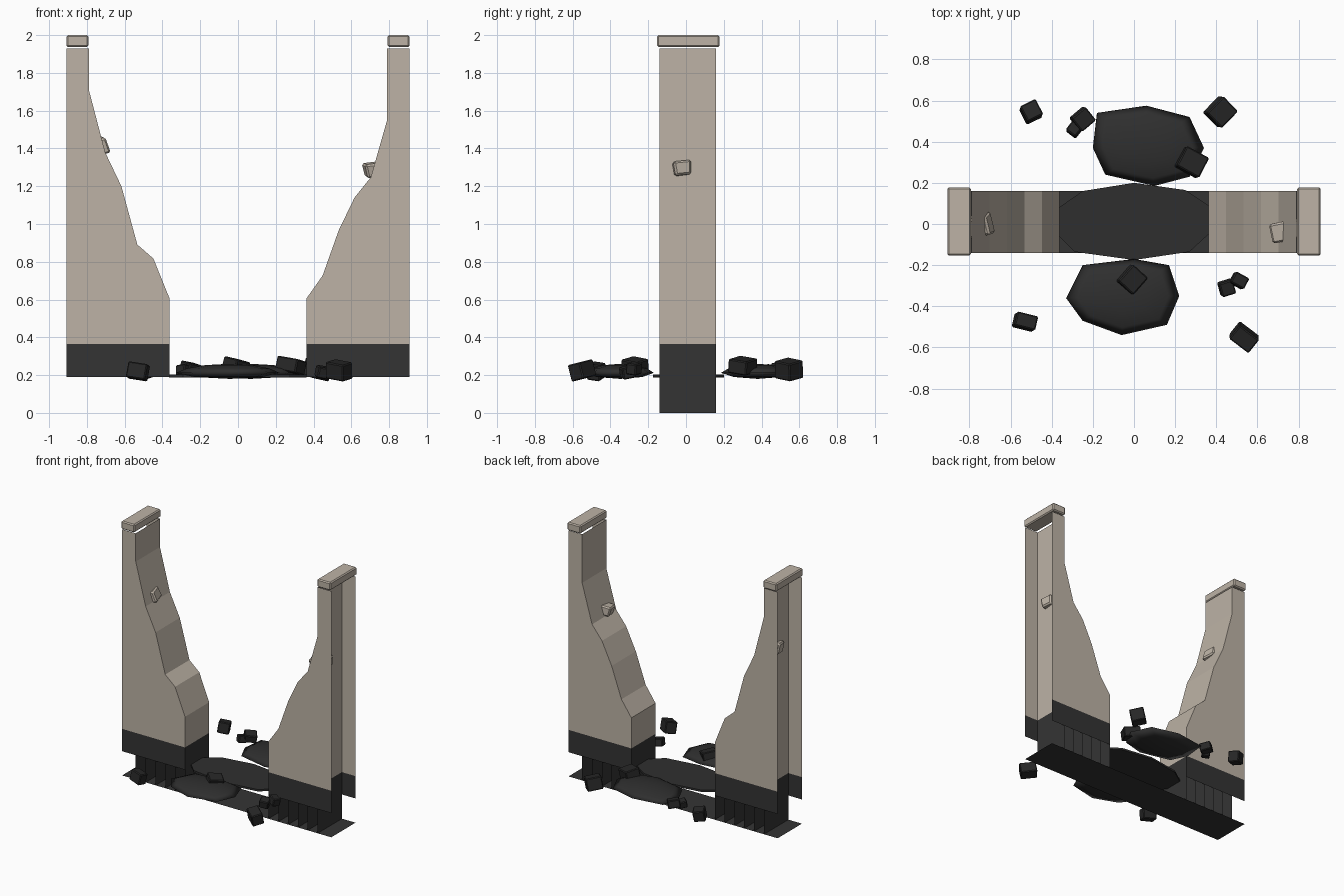
import bpy, bmesh, math
from mathutils import Matrix, Euler

if "Cube" in bpy.data.objects:
    bpy.data.objects.remove(bpy.data.objects["Cube"])


def material(name, rgb):
    m = bpy.data.materials.new(name)
    m.diffuse_color = (*rgb, 1)
    m.use_nodes = True
    m.node_tree.nodes["Principled BSDF"].inputs["Base Color"].default_value = m.diffuse_color
    return m


PLASTER = material("beige plaster", (0.51, 0.45, 0.38))
BASE = material("dark base", (0.034, 0.034, 0.034))
RUBBLE = material("charcoal rubble", (0.028, 0.028, 0.028))
STONE = material("black stone", (0.020, 0.020, 0.020))

Y0, Y1 = -0.14, 0.16          # wall faces
Z_FOOT, Z_BASE = 0.19, 0.365  # bottom of wall, top of dark band


def finish(name, bm, mats, smooth=False):
    me = bpy.data.meshes.new(name)
    bm.to_mesh(me)
    bm.free()
    for m in mats:
        me.materials.append(m)
    ob = bpy.data.objects.new(name, me)
    bpy.context.collection.objects.link(ob)
    if smooth:
        for p in me.polygons:
            p.use_smooth = True
    return ob


def face(bm, pts, mat=0):
    f = bm.faces.new([bm.verts.new(p) for p in pts])
    f.material_index = mat


# Broken wall: open outer end, ragged inner slope, cross ribs under the slope
def wall(name, side, heights):
    bm = bmesh.new()
    xs = [0.362, 0.448, 0.533, 0.617, 0.703, 0.789]
    cols = list(zip(xs, heights)) + [(0.789, 1.93), (0.907, 1.93)]
    for (xa, za), (xb, zb) in zip(cols, cols[1:]):
        a, b = side * xa, side * xb
        if xb > xa:
            for y in (Y0, Y1):
                face(bm, [(a, y, Z_FOOT), (b, y, Z_FOOT), (b, y, Z_BASE), (a, y, Z_BASE)], 1)
                face(bm, [(a, y, Z_BASE), (b, y, Z_BASE), (b, y, zb), (a, y, za)])
        if xb < 0.9:
            face(bm, [(a, Y0, za), (b, Y0, zb), (b, Y1, zb), (a, Y1, za)])
    for x, z in zip(xs, heights):
        x *= side
        face(bm, [(x, Y0, 0), (x, Y1, 0), (x, Y1, Z_BASE), (x, Y0, Z_BASE)], 1)
        face(bm, [(x, Y0, Z_BASE), (x, Y1, Z_BASE), (x, Y1, z), (x, Y0, z)])
    bmesh.ops.remove_doubles(bm, verts=bm.verts, dist=1e-4)
    bmesh.ops.recalc_face_normals(bm, faces=bm.faces)
    finish(name, bm, [PLASTER, BASE])


wall("left_wall", -1, [0.605, 0.817, 0.891, 1.199, 1.379, 1.708])
wall("right_wall", 1, [0.605, 0.727, 0.966, 1.14, 1.247, 1.549])

# Flat ground sheet under the whole wall
bm = bmesh.new()
face(bm, [(-0.907, Y0, 0), (0.907, Y0, 0), (0.907, Y1, 0), (-0.907, Y1, 0)])
finish("ground_sheet", bm, [BASE])


# Bevelled, optionally tapered block
def block(name, pos, size, rot, mat, bevel=0.008, taper=1.0):
    bm = bmesh.new()
    bmesh.ops.create_cube(bm, size=1)
    for v in bm.verts:
        k = taper if v.co.z > 0 else 1
        v.co = (v.co.x * size[0] * k, v.co.y * size[1] * k, v.co.z * size[2])
    bmesh.ops.bevel(bm, geom=bm.edges[:], offset=bevel, segments=1, affect='EDGES')
    bmesh.ops.transform(bm, verts=bm.verts,
                        matrix=Matrix.Translation(pos) @ Euler(rot).to_matrix().to_4x4())
    finish(name, bm, [mat])


# Coping caps
for side, label in ((-1, "left"), (1, "right")):
    block(label + "_cap", (side * 0.85, 0.012, 1.968), (0.115, 0.33, 0.063), (0, 0, 0), PLASTER)

# Stones poking out of the broken slopes
block("left_wall_stone", (-0.755, -0.01, 1.41), (0.13, 0.11, 0.085), (0.15, -0.25, 0.2),
      PLASTER, 0.01, 0.85)
block("right_wall_stone", (0.745, -0.03, 1.29), (0.14, 0.085, 0.075), (0.1, -0.12, 0.2),
      PLASTER, 0.01, 1.15)


# Low rubble mound: rings scaled from an outline
def mound(name, outline, rings, z_top, z_bottom, mat, smooth=True):
    bm = bmesh.new()
    n = len(outline)
    cx = sum(p[0] for p in outline) / n
    cy = sum(p[1] for p in outline) / n
    loops = [[bm.verts.new((cx + (x - cx) * s, cy + (y - cy) * s, z)) for x, y in outline]
             for s, z in rings]
    for lo, hi in zip(loops, loops[1:]):
        for i in range(n):
            bm.faces.new([lo[i], lo[(i + 1) % n], hi[(i + 1) % n], hi[i]])
    for loop, z in ((loops[0], z_bottom), (loops[-1], z_top)):
        c = bm.verts.new((cx, cy, z))
        for i in range(n):
            bm.faces.new([loop[i], loop[(i + 1) % n], c])
    bmesh.ops.recalc_face_normals(bm, faces=bm.faces)
    finish(name, bm, [mat], smooth)


DOME = [(0.65, 0.19), (1.0, 0.212), (0.8, 0.235), (0.45, 0.253)]
mound("front_rubble_mound",
      [(-0.33, -0.36), (-0.25, -0.47), (-0.06, -0.54), (0.16, -0.49),
       (0.22, -0.35), (0.17, -0.2), (0.0, -0.17), (-0.25, -0.2)],
      DOME, 0.26, 0.18, RUBBLE)
mound("back_rubble_mound",
      [(-0.2, 0.37), (-0.14, 0.24), (0.1, 0.185), (0.27, 0.23),
       (0.34, 0.37), (0.27, 0.52), (0.06, 0.575), (-0.18, 0.54)],
      DOME, 0.26, 0.18, RUBBLE)
mound("centre_rubble_slab",
      [(-0.365, 0.08), (-0.365, -0.06), (-0.29, -0.135), (0.0, -0.175), (0.27, -0.135),
       (0.362, -0.05), (0.362, 0.09), (0.25, 0.165), (0.0, 0.2), (-0.25, 0.16)],
      [(1.0, 0.187), (1.0, 0.202)], 0.202, 0.187, RUBBLE, False)

# Scattered stones: x, y, z, width, depth, height, turn
STONES = [
    (-0.50, 0.545, 0.23, 0.085, 0.085, 0.085, 0.45),
    (-0.25, 0.51, 0.235, 0.09, 0.085, 0.06, 0.7),
    (-0.29, 0.46, 0.225, 0.06, 0.06, 0.055, 0.9),
    (0.42, 0.545, 0.23, 0.115, 0.105, 0.095, 0.8),
    (0.28, 0.30, 0.25, 0.125, 0.11, 0.075, -0.5),
    (-0.01, -0.27, 0.255, 0.11, 0.10, 0.06, 0.85),
    (-0.53, -0.475, 0.22, 0.105, 0.07, 0.085, -0.25),
    (0.45, -0.31, 0.215, 0.07, 0.07, 0.06, 0.3),
    (0.51, -0.275, 0.235, 0.075, 0.06, 0.06, -0.5),
    (0.535, -0.55, 0.225, 0.12, 0.085, 0.09, -0.65),
]
for i, (x, y, z, w, d, h, turn) in enumerate(STONES):
    tilt = 0.2 if i % 2 else -0.15
    block(f"loose_stone_{i + 1}", (x, y, z), (w, d, h), (tilt, 0.15, turn), STONE, 0.006)
